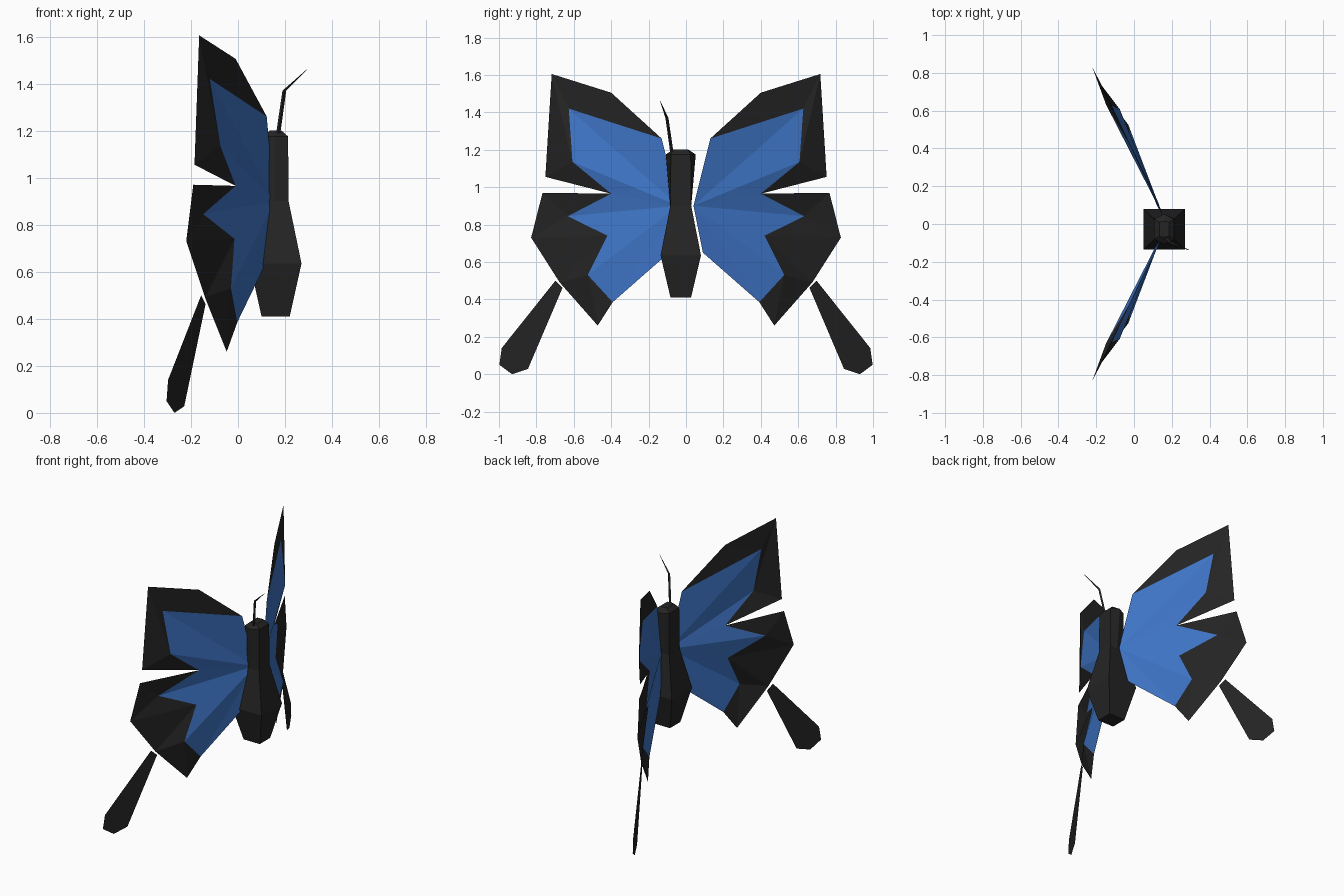
import bpy, bmesh

if "Cube" in bpy.data.objects:
    bpy.data.objects.remove(bpy.data.objects["Cube"])


def material(name, colour):
    m = bpy.data.materials.new(name)
    m.diffuse_color = (*colour, 1)
    m.use_nodes = True
    m.node_tree.nodes["Principled BSDF"].inputs["Base Color"].default_value = m.diffuse_color
    return m


black = material("charcoal black", (0.018, 0.018, 0.018))
blue = material("wing blue", (0.05, 0.18, 0.58))


def make_object(name, bm, mat, mirrored=False):
    mesh = bpy.data.meshes.new(name)
    bm.to_mesh(mesh)
    bm.free()
    mesh.materials.append(mat)
    ob = bpy.data.objects.new(name, mesh)
    bpy.context.collection.objects.link(ob)
    if mirrored:
        mod = ob.modifiers.new("other side", 'MIRROR')
        mod.use_axis = (False, True, False)
        mod.use_clip = False
        mod.use_mirror_merge = False
    return ob


def loft(name, rings, mat):
    bm = bmesh.new()
    loops = [[bm.verts.new(p) for p in ring] for ring in rings]
    n = len(loops[0])
    for a, b in zip(loops, loops[1:]):
        for i in range(n):
            j = (i + 1) % n
            bm.faces.new((a[i], a[j], b[j], b[i]))
    bm.faces.new(loops[0][::-1])
    bm.faces.new(loops[-1])
    bmesh.ops.recalc_face_normals(bm, faces=bm.faces)
    return make_object(name, bm, mat)


def sheet(name, points, faces, mat):
    bm = bmesh.new()
    used = {}
    for face in faces.split():
        for k in face:
            if k not in used:
                used[k] = bm.verts.new(points[k])
        bm.faces.new([used[k] for k in face])
    bmesh.ops.recalc_face_normals(bm, faces=bm.faces)
    return make_object(name, bm, mat, True)


# Body: stacked rings with a pointed side on the head
CX, CY = 0.16, -0.028


def body_ring(z, hx, hy, side):
    pts = [(hx, -hy), (hx, hy), (0, side), (-hx, hy), (-hx, -hy), (0, -side)]
    return [(CX + x, CY + y, z) for x, y in pts]


loft("body", [
    body_ring(0.41, 0.06, 0.055, 0.055),
    body_ring(0.635, 0.11, 0.108, 0.108),
    body_ring(0.90, 0.055, 0.056, 0.056),
    body_ring(1.175, 0.053, 0.053, 0.080),
    body_ring(1.20, 0.025, 0.038, 0.042),
], black)


# Antenna: bent tapering rod
def rod_ring(x, y, z, r):
    return [(x + r, y, z), (x, y + r, z), (x - r, y, z), (x, y - r, z)]


loft("antenna", [
    rod_ring(0.167, -0.072, 1.16, 0.009),
    rod_ring(0.197, -0.102, 1.37, 0.008),
    rod_ring(0.293, -0.138, 1.46, 0.001),
], black)

# Wings: folded sheets, a blue fan around the root and a black border
wing = {
    'A': (0.155, 0.04, 0.90), 'B': (0.122, 0.13, 1.26),
    'C': (-0.01, 0.40, 1.505), 'D': (-0.165, 0.718, 1.605),
    'E': (-0.185, 0.752, 1.055), 'F': (-0.01, 0.40, 0.965),
    'G': (-0.19, 0.767, 0.97), 'H': (-0.22, 0.828, 0.73),
    'I': (-0.14, 0.675, 0.49), 'J': (-0.048, 0.472, 0.26),
    'K': (-0.003, 0.392, 0.385), 'L': (0.125, 0.09, 0.65),
    'M': (-0.12, 0.627, 1.42), 'N': (-0.075, 0.607, 1.135),
    'O': (-0.148, 0.632, 0.845), 'P': (-0.015, 0.42, 0.74),
    'Q': (-0.03, 0.525, 0.53),
}
sheet("wing_centres", wing, "ABM AMN ANF AFO AOP APQ AQK AKL", blue)
sheet("wing_borders", wing,
      "BCM CDM DNM DEN EFN FGO GHO OHP PHI PIQ QIJ QJK", black)

# Tails: flat paddles hanging from the lower wing edge
outline = [(0.66, 0.462), (0.698, 0.50), (0.985, 0.14),
           (0.998, 0.05), (0.93, 0.0), (0.845, 0.028)]
tail = {k: (-0.138 - 0.49 * (y - 0.66), y, z)
        for k, (y, z) in zip("abcdef", outline)}
sheet("wing_tails", tail, "abcdef", black)
